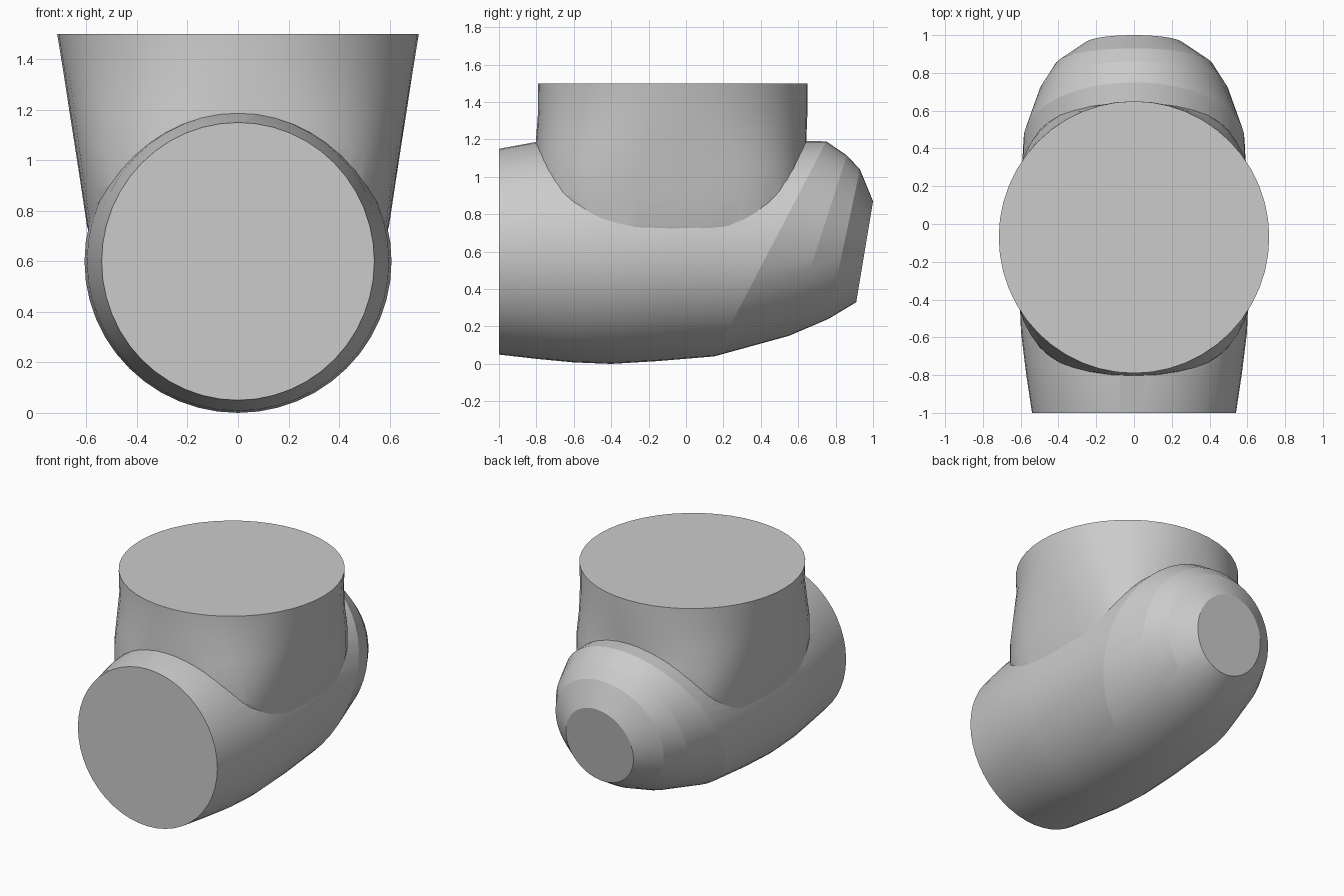
import bpy, bmesh
from math import sin, cos, pi, copysign

if "Cube" in bpy.data.objects:
    bpy.data.objects.remove(bpy.data.objects["Cube"])

SEG = 48


def loft(name, rings):
    """Capped skin over rings that all have the same number of points."""
    bm = bmesh.new()
    loops = [[bm.verts.new(p) for p in ring] for ring in rings]
    for a, b in zip(loops, loops[1:]):
        for i in range(SEG):
            j = (i + 1) % SEG
            bm.faces.new((a[i], a[j], b[j], b[i]))
    bm.faces.new(loops[0])
    bm.faces.new(loops[-1])
    bmesh.ops.recalc_face_normals(bm, faces=bm.faces)
    mesh = bpy.data.meshes.new(name)
    bm.to_mesh(mesh)
    bm.free()
    obj = bpy.data.objects.new(name, mesh)
    bpy.context.collection.objects.link(obj)
    return obj


def body_ring(y0, z0, y1, z1, w):
    """Tilted ellipse from bottom point (y0, z0) to top point (y1, z1)."""
    ring = []
    for i in range(SEG):
        a = 2 * pi * i / SEG
        t = (1 + sin(a)) / 2
        ring.append((w * cos(a), y0 + (y1 - y0) * t, z0 + (z1 - z0) * t))
    return ring


def collar_ring(z, rx, ya, yb, n):
    """Superellipse; n = 2 is a true ellipse, larger is squarer."""
    ring = []
    for i in range(SEG):
        a = 2 * pi * i / SEG
        c, s = cos(a), sin(a)
        ring.append((rx * copysign(abs(c) ** (2 / n), c),
                     (ya + yb) / 2 + (yb - ya) / 2 * copysign(abs(s) ** (2 / n), s), z))
    return ring


# Horizontal barrel with a tapered, tilted rear end
body = loft("body", [body_ring(*r) for r in (
    (-1.0, 0.05, -1.0, 1.15, 0.54),
    (-0.8, 0.027, -0.8, 1.187, 0.57),
    (-0.6, 0.008, -0.55, 1.195, 0.598),
    (-0.4, 0.0, -0.3, 1.2, 0.608),
    (-0.15, 0.015, 0.2, 1.2, 0.606),
    (0.15, 0.04, 0.75, 1.19, 0.585),
    (0.55, 0.15, 0.86, 1.115, 0.50),
    (0.76, 0.24, 0.93, 1.04, 0.415),
    (0.91, 0.33, 1.0, 0.87, 0.26))])

# Upright collar: round at the rim, squarer where it meets the body
collar = loft("collar", [collar_ring(*r) for r in (
    (0.62, 0.56, -0.70, 0.56, 3.0),
    (0.74, 0.598, -0.78, 0.63, 3.1),
    (0.90, 0.622, -0.80, 0.645, 3.1),
    (1.05, 0.645, -0.803, 0.645, 2.8),
    (1.19, 0.667, -0.803, 0.643, 2.4),
    (1.36, 0.693, -0.79, 0.65, 2.1),
    (1.50, 0.716, -0.79, 0.65, 2.0))])

# Merge both into one solid
mod = body.modifiers.new("join", 'BOOLEAN')
mod.operation = 'UNION'
mod.solver = 'EXACT'
mod.object = collar
bpy.context.view_layer.objects.active = body
body.select_set(True)
bpy.ops.object.modifier_apply(modifier=mod.name)
bpy.data.objects.remove(collar)
bpy.ops.object.shade_smooth_by_angle(angle=0.2)
